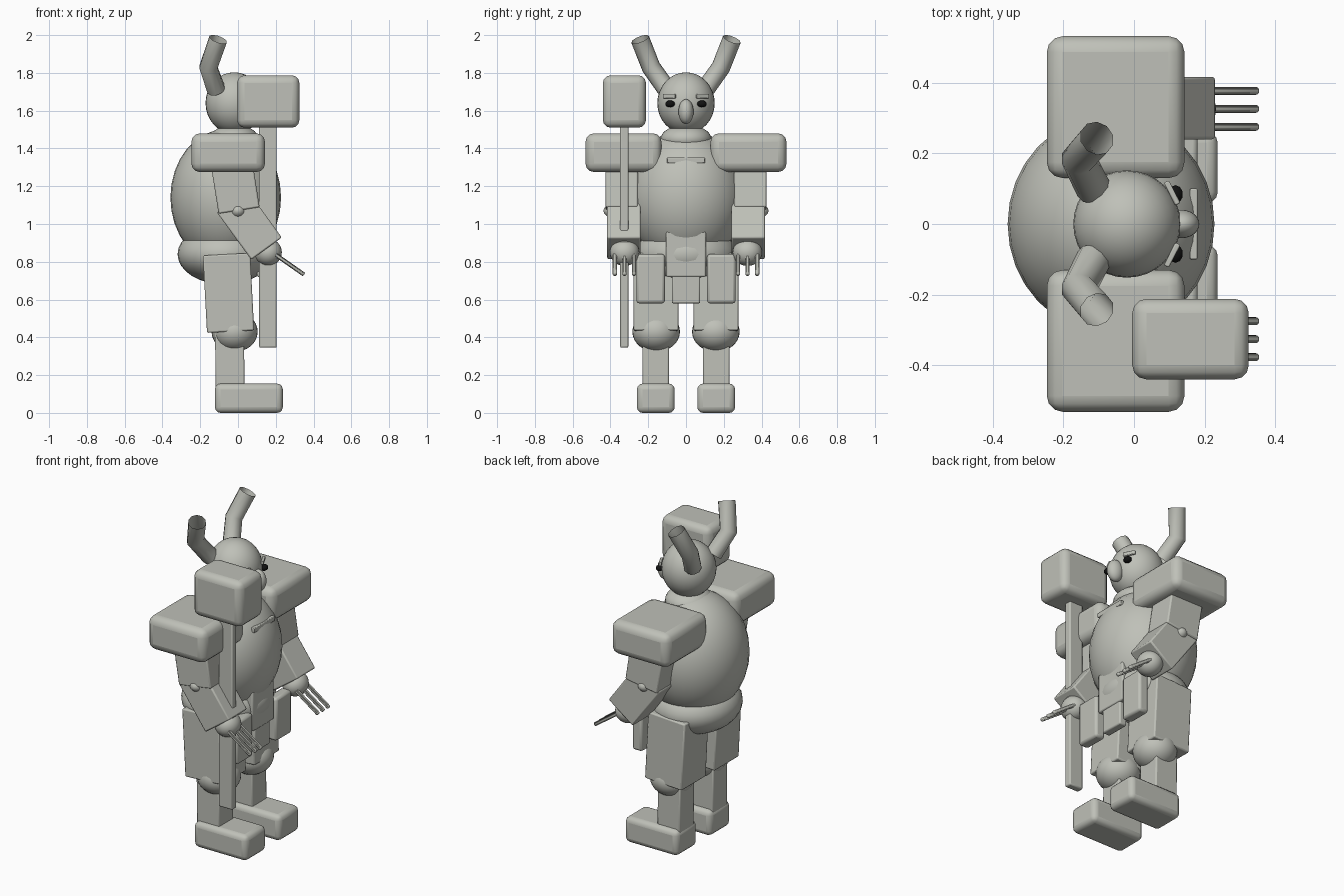
import bpy, bmesh, math
from mathutils import Vector

if "Cube" in bpy.data.objects:
    bpy.data.objects.remove(bpy.data.objects["Cube"])


def material(name, rgb):
    m = bpy.data.materials.new(name)
    m.diffuse_color = (*rgb, 1)
    m.use_nodes = True
    m.node_tree.nodes["Principled BSDF"].inputs["Base Color"].default_value = m.diffuse_color
    return m


GREY = material("stone grey", (0.52, 0.53, 0.48))
BLACK = material("eye black", (0.006, 0.006, 0.006))


def finish(name, mat, angle=35):
    ob = bpy.context.object
    ob.name = name
    ob.data.materials.append(mat)
    bpy.ops.object.transform_apply(location=False, rotation=False, scale=True)
    bpy.ops.object.shade_smooth_by_angle(angle=math.radians(angle))
    return ob


def box(name, lo, hi, bevel=0.008, segs=2, rot=(0, 0, 0)):
    """Bevelled box between two corners, turned about its centre (degrees)."""
    lo, hi = Vector(lo), Vector(hi)
    bpy.ops.mesh.primitive_cube_add(size=1, location=(lo + hi) / 2,
                                    rotation=[math.radians(a) for a in rot])
    bpy.context.object.scale = hi - lo
    ob = finish(name, GREY)
    mod = ob.modifiers.new("bevel", 'BEVEL')
    mod.width, mod.segments = bevel, segs
    return ob


def ball(name, centre, radii, mat=GREY, segs=32, rings=16):
    bpy.ops.mesh.primitive_uv_sphere_add(segments=segs, ring_count=rings,
                                         radius=1, location=centre)
    bpy.context.object.scale = radii
    return finish(name, mat, 60)


def rod(name, a, b, r):
    """Round ended finger from a to b."""
    a, b = Vector(a), Vector(b)
    d = b - a
    bpy.ops.mesh.primitive_cylinder_add(vertices=12, radius=r, depth=d.length,
                                        location=(a + b) / 2)
    ob = finish(name, GREY)
    ob.rotation_euler = d.to_track_quat('Z', 'Y').to_euler()
    mod = ob.modifiers.new("bevel", 'BEVEL')
    mod.width, mod.segments = r * 0.6, 2
    return ob


def open_tube(name, path, r, n=10):
    """Open ended tube whose rings follow the path."""
    bm = bmesh.new()
    pts = [Vector(p) for p in path]
    rings = []
    for i, p in enumerate(pts):
        t = (pts[min(i + 1, len(pts) - 1)] - pts[max(i - 1, 0)]).normalized()
        u = t.cross(Vector((1, 0, 0))).normalized()
        v = t.cross(u)
        rings.append([bm.verts.new(p + r * (u * math.cos(k * math.tau / n)
                                            + v * math.sin(k * math.tau / n)))
                      for k in range(n)])
    for a, b in zip(rings, rings[1:]):
        for k in range(n):
            bm.faces.new((a[k], a[(k + 1) % n], b[(k + 1) % n], b[k]))
    bmesh.ops.recalc_face_normals(bm, faces=bm.faces)
    me = bpy.data.meshes.new(name)
    bm.to_mesh(me)
    bm.free()
    ob = bpy.data.objects.new(name, me)
    bpy.context.collection.objects.link(ob)
    bpy.ops.object.select_all(action='DESELECT')
    bpy.context.view_layer.objects.active = ob
    ob.select_set(True)
    finish(name, GREY, 50)


# torso, belly and head
ball("torso", (-0.065, 0, 1.14), (0.293, 0.31, 0.362))
ball("belly", (-0.07, 0, 0.84), (0.25, 0.27, 0.16))
ball("neck", (-0.02, 0, 1.45), (0.13, 0.135, 0.075))
ball("head", (-0.02, 0, 1.64), (0.152, 0.152, 0.163))
ball("nose", (0.135, 0, 1.595), (0.05, 0.04, 0.066))
box("chest_bar", (0.158, -0.1, 1.322), (0.18, 0.1, 1.352), 0.004)

# waist plates
box("front_plate", (0.1, -0.105, 0.72), (0.171, 0.105, 0.96))
box("front_plate_lower", (0.115, -0.075, 0.58), (0.165, 0.075, 0.74))

for s, side in ((1, "left"), (-1, "right")):
    def cbox(name, x, y, z, *args, rot=(0, 0, 0)):
        """Box for one side, given x, y, z ranges."""
        ys = sorted((s * y[0], s * y[1]))
        return box(f"{side}_{name}", (x[0], ys[0], z[0]), (x[1], ys[1], z[1]), *args, rot=rot)

    # face
    ball(f"{side}_eye", (0.117, s * 0.084, 1.636), (0.022, 0.026, 0.018), BLACK, 10, 8)
    cbox("brow", (0.1, 0.116), (0.052, 0.124), (1.665, 1.688), 0.004, rot=(0, 0, s * 27))
    open_tube(f"{side}_horn", [(-0.115, s * 0.1, 1.71), (-0.157, s * 0.185, 1.83),
                               (-0.105, s * 0.243, 1.978)], 0.05)

    # arms
    cbox("shoulder_pad", (-0.247, 0.143), (0.13, 0.532), (1.275, 1.48), 0.045, 3)
    cbox("upper_arm", (-0.13, 0.09), (0.255, 0.425), (1.07, 1.4), rot=(0, -9, 0))
    ball(f"{side}_elbow", (0, s * 0.335, 1.07), (0.055, 0.102, 0.05))
    cbox("forearm", (-0.04, 0.16), (0.24, 0.417), (0.84, 1.15), rot=(0, -36, 0))
    ball(f"{side}_hand", (0.16, s * 0.325, 0.85), (0.072, 0.078, 0.072))
    for i, y in enumerate((0.275, 0.326, 0.377)):
        rod(f"{side}_finger_{i + 1}", (0.17, s * y, 0.858), (0.35, s * y, 0.732), 0.012)

    # legs
    cbox("hip_plate", (0.115, 0.18), (0.112, 0.262), (0.58, 0.84), 0.014)
    cbox("thigh", (-0.175, 0.075), (0.04, 0.277), (0.43, 0.84), rot=(0, -3, 0))
    ball(f"{side}_knee", (-0.018, s * 0.158, 0.43), (0.122, 0.126, 0.107))
    cbox("shin", (-0.12, 0.033), (0.09, 0.23), (0.1, 0.48), rot=(0, -0.6, 0))
    cbox("foot", (-0.122, 0.237), (0.06, 0.26), (0, 0.155), 0.03, 3)

# hammer
box("hammer_head", (-0.005, -0.44, 1.51), (0.325, -0.212, 1.787), 0.04, 3)
box("hammer_handle", (0.112, -0.349, 0.345), (0.205, -0.305, 1.55), 0.008)
